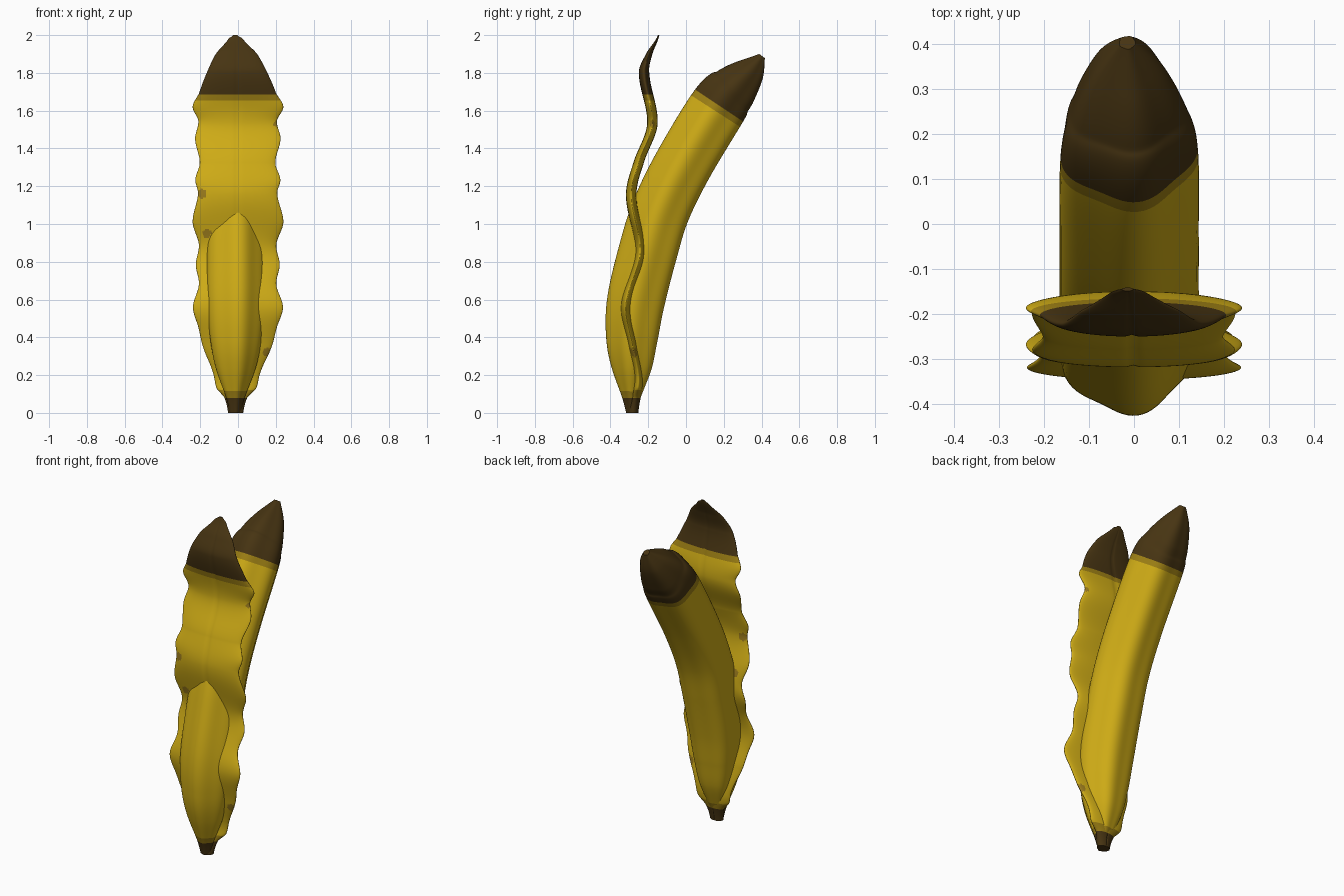
import bpy, math
from mathutils import Vector

if "Cube" in bpy.data.objects:
    bpy.data.objects.remove(bpy.data.objects["Cube"])


def mat(name, rgb):
    m = bpy.data.materials.new(name)
    m.diffuse_color = (*rgb, 1)
    m.use_nodes = True
    m.node_tree.nodes["Principled BSDF"].inputs["Base Color"].default_value = m.diffuse_color
    return m


MATS = [mat("banana_yellow", (0.62, 0.41, 0.008)),
        mat("dark_brown", (0.062, 0.034, 0.006)),
        mat("olive_band", (0.34, 0.215, 0.007)),
        mat("ripe_spot", (0.33, 0.20, 0.012))]


def spline(pts, i, f):
    """Catmull-Rom through tuples, segment i, fraction f."""
    p = [Vector(pts[min(max(i + k, 0), len(pts) - 1)]) for k in (-1, 0, 1, 2)]
    return 0.5 * (2 * p[1] + (p[2] - p[0]) * f
                  + (2 * p[0] - 5 * p[1] + 4 * p[2] - p[3]) * f * f
                  + (3 * p[1] - p[0] - 3 * p[2] + p[3]) * f ** 3)


def at_height(table, z):
    """Smooth lookup of a (z, value) table."""
    i = 0
    while i < len(table) - 2 and table[i + 1][0] < z:
        i += 1
    f = (z - table[i][0]) / (table[i + 1][0] - table[i][0])
    return spline([(v, 0) for _, v in table], i, f)[0]


def skin(name, rings, rule):
    """Loft closed rings; rule(row, centre) gives the material index."""
    n = len(rings[0])
    verts = [v for r in rings for v in r]
    faces, rows = [], []
    for j in range(len(rings) - 1):
        for k in range(n):
            a, b = j * n + k, j * n + (k + 1) % n
            faces.append((a, b, b + n, a + n))
            rows.append(j)
    faces += [tuple(reversed(range(n))), tuple(range(len(verts) - n, len(verts)))]
    rows += [0, len(rings) - 2]
    me = bpy.data.meshes.new(name)
    me.from_pydata(verts, [], faces)
    for m in MATS:
        me.materials.append(m)
    for p, j in zip(me.polygons, rows):
        p.material_index = rule(j, p.center)
    ob = bpy.data.objects.new(name, me)
    bpy.context.collection.objects.link(ob)
    bpy.ops.object.select_all(action='DESELECT')
    ob.select_set(True)
    bpy.context.view_layer.objects.active = ob
    bpy.ops.object.shade_smooth_by_angle(angle=math.radians(40))
    return ob


# Fruit: rounded five-sided section swept along a bent axis (y, z, radius)
AXIS = [(-.285, 0, .03), (-.288, .08, .048), (-.285, .24, .105), (-.283, .4, .135),
        (-.262, .59, .15), (-.2, .845, .153), (-.13, 1.07, .152), (-.01, 1.315, .152),
        (.178, 1.625, .15), (.26, 1.72, .125), (.343, 1.81, .079), (.403, 1.889, .018)]
SUB, SIDES = 16, 80
path = [spline(AXIS, i, s / SUB) for i in range(len(AXIS) - 1) for s in range(SUB)]
path.append(Vector(AXIS[-1]))
rings = []
for j, (y, z, r) in enumerate(path):
    a, b = path[max(j - 1, 0)], path[min(j + 1, len(path) - 1)]
    t = Vector((b[0] - a[0], b[1] - a[1])).normalized()
    if j == 0:
        t = Vector((0, 1))
    ring = []
    for k in range(SIDES):
        th = 2 * math.pi * k / SIDES
        q = r * (1 + .05 * math.cos(5 * (th - math.radians(10))))
        d = q * math.cos(th)                      # towards the front
        ring.append((-.015 + q * math.sin(th), y - d * t[1], z + d * t[0]))
    rings.append(ring)


def fruit_rule(j, c):
    t = j / SUB
    if t < 1 or t >= 8:
        return 1
    return 2 if t < 1.25 or t >= 7.87 else 0


skin("banana_fruit", rings, fruit_rule)

# Peel strip: thin lens section with rippled edges and a wavy side profile
WIDTH = [(0, .04), (.08, .06), (.13, .105), (.22, .128), (.345, .18), (.45, .207), (.56, .238),
         (.68, .205), (.785, .222), (.89, .205), (1.01, .24), (1.16, .21), (1.235, .225),
         (1.325, .2), (1.45, .226), (1.545, .208), (1.62, .24), (1.69, .205),
         (1.79, .165), (1.9, .11), (1.985, .035), (2, .012)]
WAVE = [(0, -.28), (.17, -.252), (.35, -.282), (.57, -.318), (.85, -.243), (1.15, -.29),
        (1.32, -.252), (1.53, -.178), (1.8, -.222), (1.9, -.195), (2, -.145)]
THICK = [(0, .028), (.15, .024), (.6, .028), (1.5, .028), (1.8, .028), (1.92, .015), (2, .004)]
ROWS, COLS = 300, 96
rings = []
for j in range(ROWS + 1):
    z = 2 * j / ROWS
    w, y, h = (at_height(tab, z) for tab in (WIDTH, WAVE, THICK))
    x0 = -.015 * (1 - w / .24)
    ring = []
    for k in range(COLS):
        th = 2 * math.pi * k / COLS
        c, s = math.cos(th), math.sin(th)
        bulge = h * s * (1 - .15 * math.exp(-(c / .05) ** 2))   # faint centre groove
        ring.append((x0 + w * c, y + bulge, z))
    rings.append(ring)

SPOTS = [(-.19, 1.16, .024), (-.165, .95, .024), (.155, .32, .024), (.2, 1.53, .014)]


def peel_rule(j, c):
    if c.z < .08 or c.z > 1.685:
        return 1
    if c.z < .12 or c.z > 1.65:
        return 2
    return 3 if any(math.hypot(c.x - x, c.z - z) < r for x, z, r in SPOTS) else 0


skin("peel_strip", rings, peel_rule)
